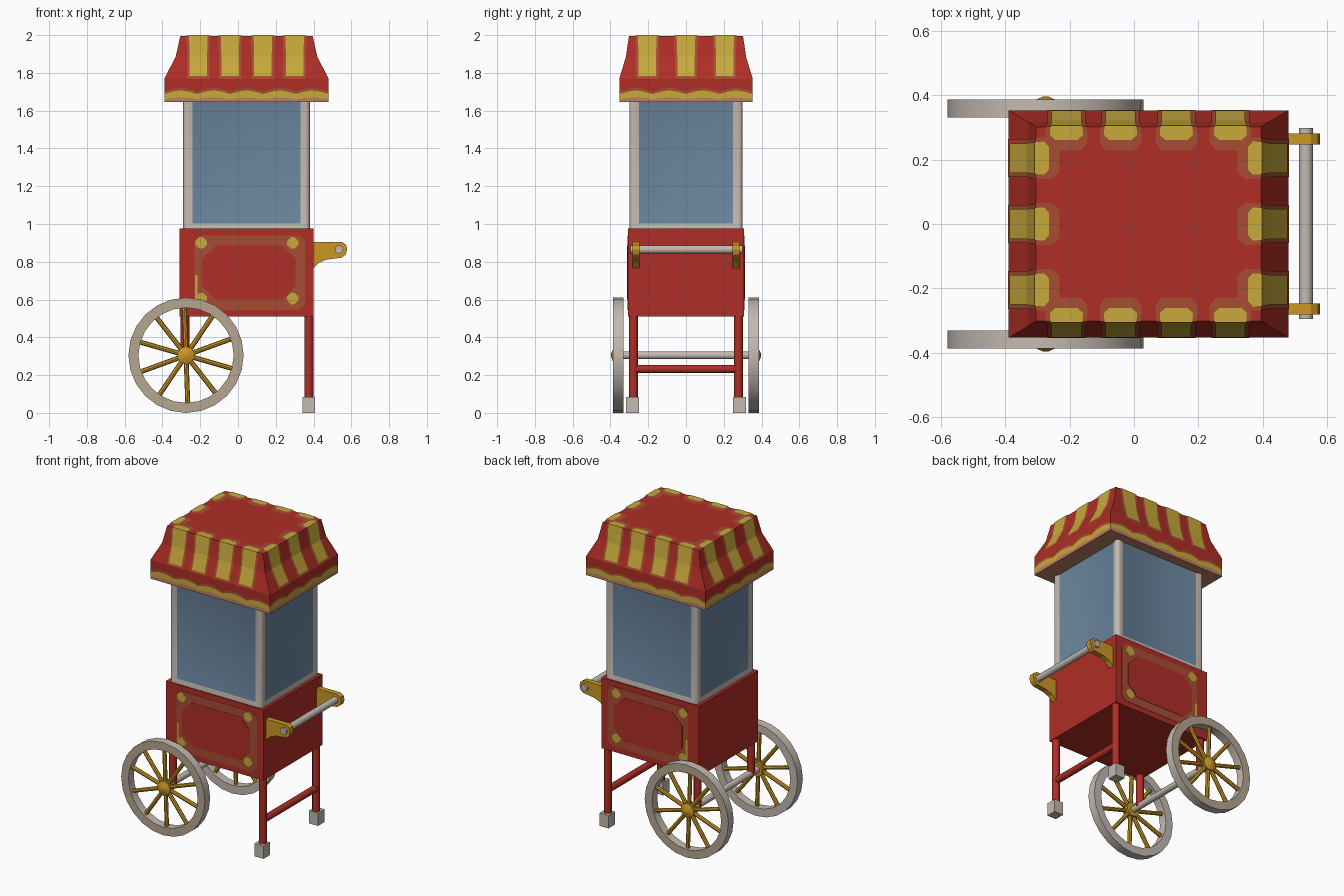
import bpy, bmesh
from math import pi, sin, cos, radians
from mathutils import Vector, Matrix

if "Cube" in bpy.data.objects:
    bpy.data.objects.remove(bpy.data.objects["Cube"])


def material(name, *rgb):
    m = bpy.data.materials.new(name)
    m.use_nodes = True
    m.diffuse_color = (*rgb, 1)
    m.node_tree.nodes["Principled BSDF"].inputs["Base Color"].default_value = (*rgb, 1)
    return m


red = material("red paint", .43, .027, .019)
rust = material("rust trim", .39, .075, .032)
yellow = material("yellow stripe", .58, .40, .045)
tan = material("faded hem", .50, .21, .12)
gold = material("gold metal", .60, .31, .018)
grey = material("pale metal", .55, .49, .44)
glass = material("blue glass", .145, .235, .34)
rim = material("worn rim", .46, .38, .28)


def finish(name, bm, *mats, smooth=False):
    me = bpy.data.meshes.new(name)
    bm.to_mesh(me)
    bm.free()
    ob = bpy.data.objects.new(name, me)
    bpy.context.collection.objects.link(ob)
    for m in mats:
        me.materials.append(m)
    if smooth:
        bpy.ops.object.select_all(action="DESELECT")
        ob.select_set(True)
        bpy.context.view_layer.objects.active = ob
        bpy.ops.object.shade_smooth_by_angle(angle=radians(40))
    return ob


def box_mesh(lo, hi):
    bm = bmesh.new()
    lo, hi = Vector(lo), Vector(hi)
    bmesh.ops.create_cube(bm, size=1, matrix=Matrix.Translation((lo + hi) / 2)
                          @ Matrix.Diagonal((*(hi - lo), 1)))
    return bm


def add_rod(bm, a, b, r1, r2=None, sides=12):
    a, b = Vector(a), Vector(b)
    turn = (b - a).to_track_quat("Z", "Y").to_matrix().to_4x4()
    bmesh.ops.create_cone(bm, cap_ends=True, segments=sides, radius1=r1,
                          radius2=r1 if r2 is None else r2, depth=(b - a).length,
                          matrix=Matrix.Translation((a + b) / 2) @ turn)


def rod(name, a, b, r, mat, sides=12):
    bm = bmesh.new()
    add_rod(bm, a, b, r, sides=sides)
    return finish(name, bm, mat, smooth=True)


def prism(name, outline, y0, y1, mat):
    """Extrude an (x, z) outline from y0 to y1."""
    bm = bmesh.new()
    face = bm.faces.new([bm.verts.new((x, y0, z)) for x, z in outline])
    out = bmesh.ops.extrude_face_region(bm, geom=[face])["geom"]
    for v in out:
        if isinstance(v, bmesh.types.BMVert):
            v.co.y = y1
    bmesh.ops.recalc_face_normals(bm, faces=bm.faces)
    return finish(name, bm, mat)


def cut_rect(x0, x1, z0, z1, c):
    return [(x0 + c, z0), (x1 - c, z0), (x1, z0 + c), (x1, z1 - c),
            (x1 - c, z1), (x0 + c, z1), (x0, z1 - c), (x0, z0 + c)]


# Cabinet with painted panels on front and back
finish("cabinet", box_mesh((-.31, -.308, .51), (.40, .308, .975)), red)
for side, label in ((-1, "front"), (1, "back")):
    def plate(name, outline, depth, mat):
        prism(label + name, outline, side * .305, side * (.308 + depth), mat)
    plate("_panel_border", cut_rect(-.23, .355, .545, .94, .03), .002, rust)
    plate("_panel_field", cut_rect(-.19, .305, .60, .885, .07), .004, red)
    for x in (-.195, .29):
        for z in (.605, .90):
            plate("_panel_corner", cut_rect(x - .03, x + .03, z - .03, z + .03, .02), .003, yellow)
    plate("_panel_stroke", cut_rect(-.228, -.215, .60, .73, .004), .003, yellow)

# Display case: rounded corner posts, recessed panes
bm = box_mesh((-.29, -.30, .975), (.38, .30, 1.70))
posts = [e for e in bm.edges if abs(e.verts[0].co.z - e.verts[1].co.z) > .1]
bmesh.ops.bevel(bm, geom=posts, offset=.022, segments=4, profile=.5, affect="EDGES")
panes = [f for f in bm.faces if abs(f.normal.z) < .1 and f.calc_area() > .2]
bmesh.ops.inset_individual(bm, faces=panes, thickness=.04, depth=-.01)
for f in panes:
    f.material_index = 1
finish("display_case", bm, grey, glass, smooth=True)

# Awning: each side is a grid, with scalloped colour rows on the hem
centre = Vector((.045, 0, 0))
profile = [(.435, .353, 1.77), (.375, .318, 1.885), (.35, .302, 1.996)]
sides = [(Vector((cos(a), sin(a), 0)), Vector((sin(a), -cos(a), 0)), k % 2)
         for k, a in enumerate(i * pi / 2 for i in range(4))]


def spot(side, u, out, z):
    tangent, normal, _ = side
    return centre + tangent * u + normal * out + Vector((0, 0, z))


bm = bmesh.new()
hx, hy, brim = profile[0]
for side in sides:
    turned = side[2]
    wide, out = (hy, hx) if turned else (hx, hy)
    scallops = 4 if turned else 5
    columns = []
    for i in range(61):
        s = i / 60
        w = abs(sin(pi * scallops * s))
        rows = [1.645, 1.66 + .01 * w, 1.688 + .018 * w, 1.70 + .02 * w, brim]
        columns.append([bm.verts.new(spot(side, (2 * s - 1) * wide, out, z)) for z in rows])
    for a, b in zip(columns, columns[1:]):
        for r, index in enumerate((3, 2, 1, 0)):
            bm.faces.new((a[r], b[r], b[r + 1], a[r + 1])).material_index = index
    for low, high in zip(profile, profile[1:]):
        ends = [(p[turned], p[1 - turned], p[2]) for p in (low, high)]
        (w0, o0, z0), (w1, o1, z1) = ends
        bm.faces.new([bm.verts.new(spot(side, *c)) for c in
                      ((-w0, o0, z0), (w0, o0, z0), (w1, o1, z1), (-w1, o1, z1))])
for (x, y, z), index in ((profile[-1], 0), ((hx, hy, 1.645), 3)):
    loop = [(-x, -y), (x, -y), (x, y), (-x, y)]
    if index:
        loop.reverse()
    f = bm.faces.new([bm.verts.new(centre + Vector((a, b, z))) for a, b in loop])
    f.material_index = index
bmesh.ops.remove_doubles(bm, verts=bm.verts, dist=.0005)
finish("awning", bm, red, rust, yellow, tan)

# Awning stripes: thin ribbons folding over the top edge
bm = bmesh.new()
for side in sides:
    turned = side[2]
    for u in ((-.205, 0, .205) if turned else (-.255, -.087, .087, .255)):
        for index, lift, width, reach, start in ((0, .002, .118, .075, 0), (1, .004, .092, .045, .012)):
            path = [(p[1 - turned] + lift, p[2] + lift * .5, width) for p in profile]
            o, z, _ = path[0]
            slope = start / (path[1][1] - z)
            path[0] = (o + (path[1][0] - o) * slope, z + start, width)
            o, z, _ = path[-1]
            z = profile[-1][2] + lift
            path[-1] = (o, z, width * 1.08)
            path += [(o - reach * .65, z, width * 1.12), (o - reach, z, width * .75)]
            pairs = [[bm.verts.new(spot(side, u + k * w / 2, o, z)) for k in (-1, 1)]
                     for o, z, w in path]
            for a, b in zip(pairs, pairs[1:]):
                bm.faces.new((a[0], a[1], b[1], b[0])).material_index = index
finish("awning_stripes", bm, rust, yellow)

# Legs, feet, stretcher and axle
for s, label in ((-1, "front"), (1, "back")):
    y = s * .278
    rod(label + "_leg", (.375, y, .05), (.375, y, .52), .024, red)
    rod(label + "_axle_post", (-.28, y, .30), (-.28, y, .52), .024, red)
    y = s * .284
    finish(label + "_foot", box_mesh((.342, y - .034, 0), (.408, y + .034, .084)), grey)
rod("leg_stretcher", (.375, -.27, .232), (.375, .27, .232), .022, red)
rod("axle", (-.28, -.37, .305), (-.28, .37, .305), .021, grey)

# Wheels: square-section rim, spokes and pointed hub
hub = Vector((-.275, 0, .305))
for s, label in ((-1, "front"), (1, "back")):
    bm = bmesh.new()
    section = [(.305, .332), (.305, .387), (.252, .387), (.252, .332)]
    rings = []
    for i in range(24):
        a = 2 * pi * i / 24
        rings.append([bm.verts.new(hub + Vector((r * cos(a), s * y, r * sin(a)))) for r, y in section])
    for i, ring in enumerate(rings):
        nxt = rings[(i + 1) % 24]
        for j in range(4):
            k = (j + 1) % 4
            f = bm.faces.new((ring[j], ring[k], nxt[k], nxt[j]))
            f.material_index = 1 if j == 1 else 0
    bmesh.ops.recalc_face_normals(bm, faces=bm.faces)
    finish(label + "_wheel_rim", bm, grey, rim, smooth=True)

    bm = bmesh.new()
    mid = hub + Vector((0, s * .36, 0))
    for i in range(10):
        a = radians(20 + 36 * i)
        add_rod(bm, mid, mid + Vector((cos(a), 0, sin(a))) * .26, .013, sides=8)
    add_rod(bm, hub + Vector((0, s * .335, 0)), hub + Vector((0, s * .38, 0)), .047, sides=10)
    add_rod(bm, hub + Vector((0, s * .38, 0)), hub + Vector((0, s * .397, 0)), .047, .008, sides=10)
    finish(label + "_wheel_spokes", bm, gold, smooth=True)

# Push handle on two brackets
bracket = [(.395, .905), (.55, .905), (.572, .89), (.578, .865), (.57, .838), (.55, .822),
           (.47, .812), (.43, .795), (.395, .762)]
for s, label in ((-1, "front"), (1, "back")):
    prism(label + "_handle_bracket", bracket, s * .247, s * .282, gold)
rod("push_handle", (.535, -.295, .865), (.535, .298, .865), .022, grey)
